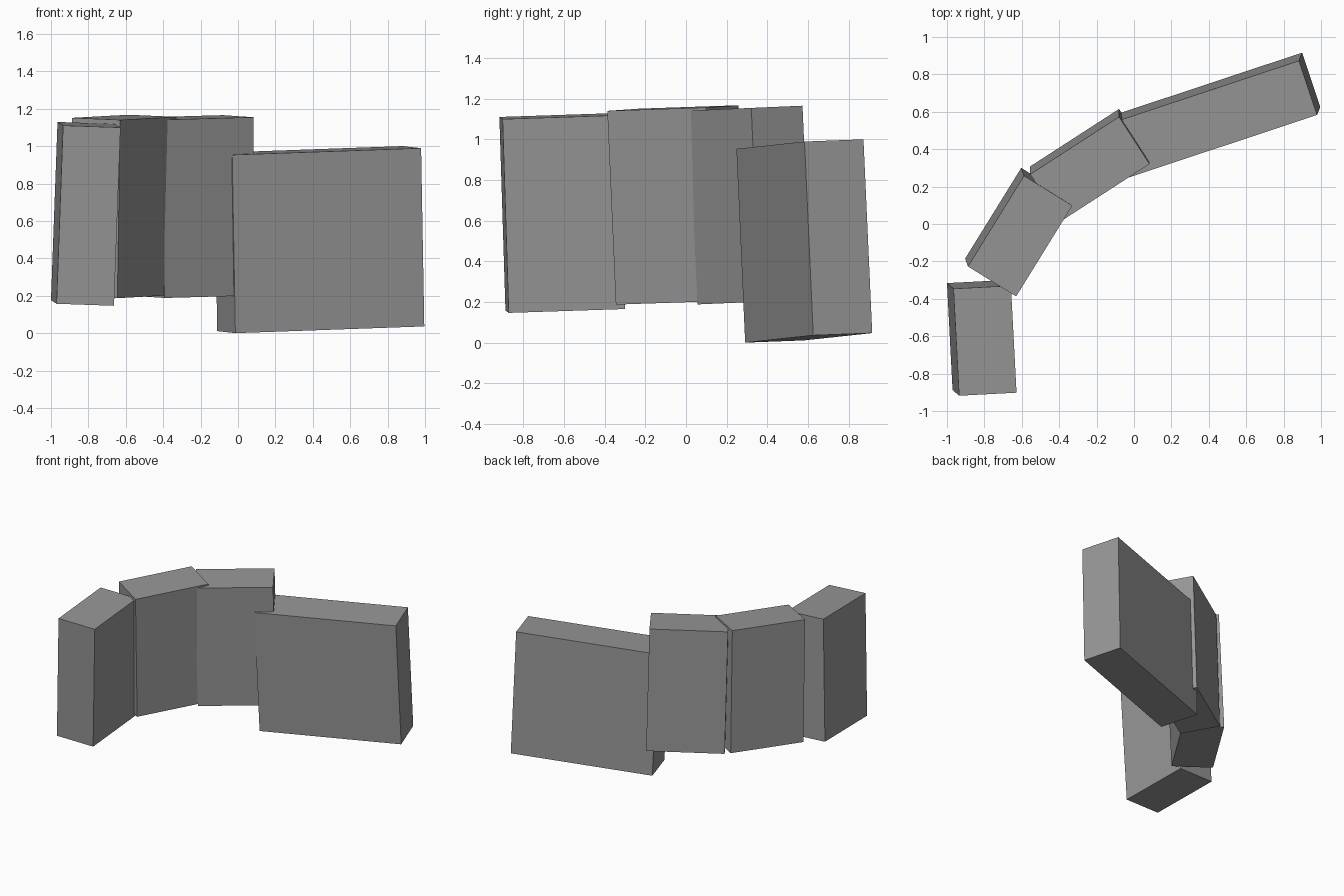
import bpy
from mathutils import Matrix, Vector

if "Cube" in bpy.data.objects:
    bpy.data.objects.remove(bpy.data.objects["Cube"])

# Dark grey shared by all blocks
grey = bpy.data.materials.new("dark_grey")
grey.diffuse_color = (0.305, 0.305, 0.305, 1)
grey.use_nodes = True
grey.node_tree.nodes["Principled BSDF"].inputs["Base Color"].default_value = grey.diffuse_color


def slab(name, corner, along, across, up):
    """Box spanned by three edge vectors from its lower front corner."""
    c, a, b, u = (Vector(v) for v in (corner, along, across, up))
    bpy.ops.mesh.primitive_cube_add(size=1)
    ob = bpy.context.object
    ob.name = name
    m = Matrix((a, b, u)).transposed().to_4x4()
    m.translation = c + (a + b + u) / 2
    ob.data.transform(m)
    ob.data.materials.append(grey)
    return ob


# Curved row of four slightly tilted wall blocks, right to left
slab("long_end_block", (-0.014, 0.291, 0.0),
     (1.01, 0.335, 0.036), (-0.097, 0.29, 0.011), (-0.017, -0.043, 0.953))
slab("inner_right_block", (-0.392, 0.056, 0.188),
     (0.475, 0.307, 0.0134), (-0.163, 0.252, 0.011), (0.0, -0.042, 0.953))
slab("inner_left_block", (-0.645, -0.345, 0.187),
     (0.30, 0.485, 0.0165), (-0.258, 0.16, 0.011), (0.015, -0.042, 0.953))
slab("short_end_block", (-0.97, -0.888, 0.157),
     (0.307, 0.016, -0.0107), (-0.03, 0.572, 0.019), (0.035, -0.03, 0.953))
